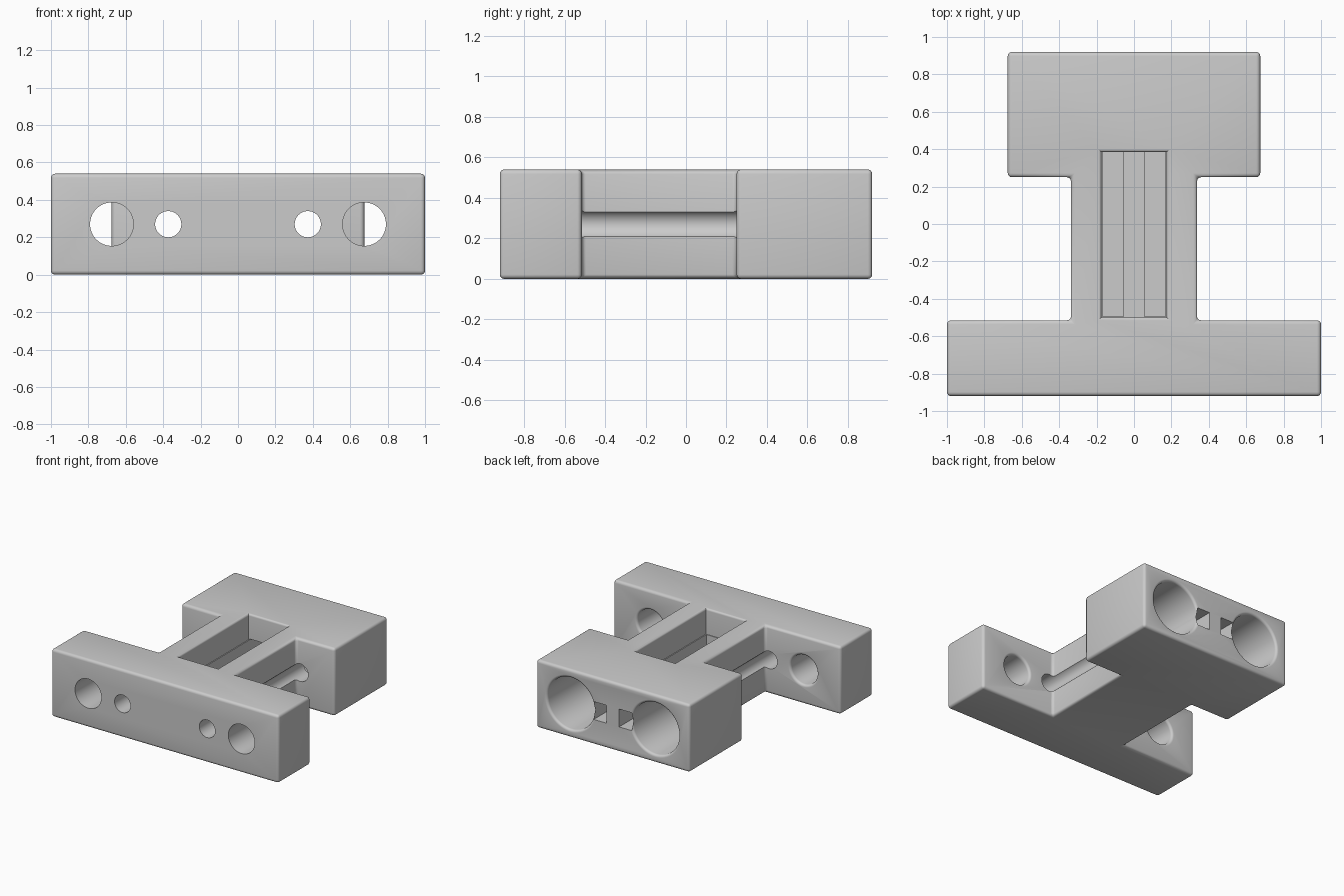
import bpy, bmesh, math

if "Cube" in bpy.data.objects:
    bpy.data.objects.remove(bpy.data.objects["Cube"], do_unlink=True)

HEIGHT, MID, FILLET = 0.54, 0.27, 0.022
FRONT, STEP_F, STEP_B, BACK = -0.92, -0.515, 0.25, 0.92
BAR_X, WEB_X, BLOCK_X = 1.0, 0.337, 0.675

grey = bpy.data.materials.new("plain grey")
grey.use_nodes = True
grey.diffuse_color = (0.6, 0.6, 0.6, 1)
grey.node_tree.nodes["Principled BSDF"].inputs["Base Color"].default_value = (0.6, 0.6, 0.6, 1)


def make(name, bm):
    bmesh.ops.recalc_face_normals(bm, faces=bm.faces)
    mesh = bpy.data.meshes.new(name)
    bm.to_mesh(mesh)
    bm.free()
    mesh.materials.append(grey)
    ob = bpy.data.objects.new(name, mesh)
    bpy.context.collection.objects.link(ob)
    return ob


def loft(name, rings):
    """Closed solid through a stack of equal-sized rings."""
    bm = bmesh.new()
    rows = [[bm.verts.new(p) for p in ring] for ring in rings]
    n = len(rows[0])
    for a, b in zip(rows, rows[1:]):
        for i in range(n):
            j = (i + 1) % n
            bm.faces.new((a[i], a[j], b[j], b[i]))
    bm.faces.new(rows[0])
    bm.faces.new(rows[-1])
    return make(name, bm)


def flare(radius, steps=5):
    """Quarter-round lip as (distance below the surface, widening)."""
    angles = [math.pi / 2 * i / steps for i in range(steps + 1)]
    return [(radius * (1 - math.sin(a)), radius * (1 - math.cos(a))) for a in angles]


def circle(x, y, r, n=64):
    return [(x + r * math.cos(math.tau * i / n), y, MID + r * math.sin(math.tau * i / n))
            for i in range(n)]


def bore(name, x, r, y0, y1, lip=0.0):
    """Round cutter along y; the lip rounds the rim at y1."""
    rings = [circle(x, y0, r)]
    if lip:
        rings += [circle(x, y1 - d, r + w) for d, w in flare(lip)]
        rings.append(circle(x, y1 + 0.03, r + lip))
    else:
        rings.append(circle(x, y1, r))
    return loft(name, rings)


def rect(x0, x1, y0, y1, z):
    return [(x0, y0, z), (x1, y0, z), (x1, y1, z), (x0, y1, z)]


# Body: stepped outline, extruded, with every edge rounded
half = [(BAR_X, FRONT), (BAR_X, STEP_F), (WEB_X, STEP_F),
        (WEB_X, STEP_B), (BLOCK_X, STEP_B), (BLOCK_X, BACK)]
outline = half + [(-x, y) for x, y in reversed(half)]
body = loft("carriage_body", [[(x, y, z) for x, y in outline] for z in (0, HEIGHT)])
bm = bmesh.new()
bm.from_mesh(body.data)
bmesh.ops.bevel(bm, geom=bm.edges[:], offset=FILLET, offset_type='OFFSET',
                segments=4, profile=0.5, affect='EDGES')
bmesh.ops.recalc_face_normals(bm, faces=bm.faces)
bm.to_mesh(body.data)
bm.free()

# Central pocket with a rounded upper rim
px, py0, py1 = 0.175, -0.5, 0.385
pocket = [rect(-px, px, py0, py1, 0.335)]
pocket += [rect(-px - w, px + w, py0 - w, py1 + w, HEIGHT - d) for d, w in flare(0.016)]
pocket.append(rect(-px - 0.016, px + 0.016, py0 - 0.016, py1 + 0.016, HEIGHT + 0.05))
cutters = [loft("pocket_cutter", pocket)]

# Mirrored slots, rod holes, bearing bores and front bar holes
for side, s in (("left", 1), ("right", -1)):
    x0, x1 = sorted((s * 0.055, s * 0.168))
    cutters.append(loft(side + "_slot_cutter",
                        [rect(x0, x1, -0.495, BACK + 0.1, z) for z in (0.2, 0.342)]))
    cutters.append(bore(side + "_rod_cutter", s * 0.373, 0.07, FRONT - 0.1, BACK - 0.1))
    cutters.append(bore(side + "_bearing_cutter", s * 0.373, 0.205, 0.392, BACK, 0.02))
    cutters.append(bore(side + "_bar_hole_cutter", s * 0.675, 0.116, FRONT - 0.1, STEP_F, 0.02))

# Apply the cuts, then remove the cutters
bpy.context.view_layer.objects.active = body
body.select_set(True)
for cutter in cutters:
    mod = body.modifiers.new(cutter.name, 'BOOLEAN')
    mod.operation, mod.solver, mod.object = 'DIFFERENCE', 'EXACT', cutter
    bpy.ops.object.modifier_apply(modifier=mod.name)
for cutter in cutters:
    bpy.data.objects.remove(cutter, do_unlink=True)

bpy.ops.object.shade_smooth_by_angle(angle=math.radians(35))
